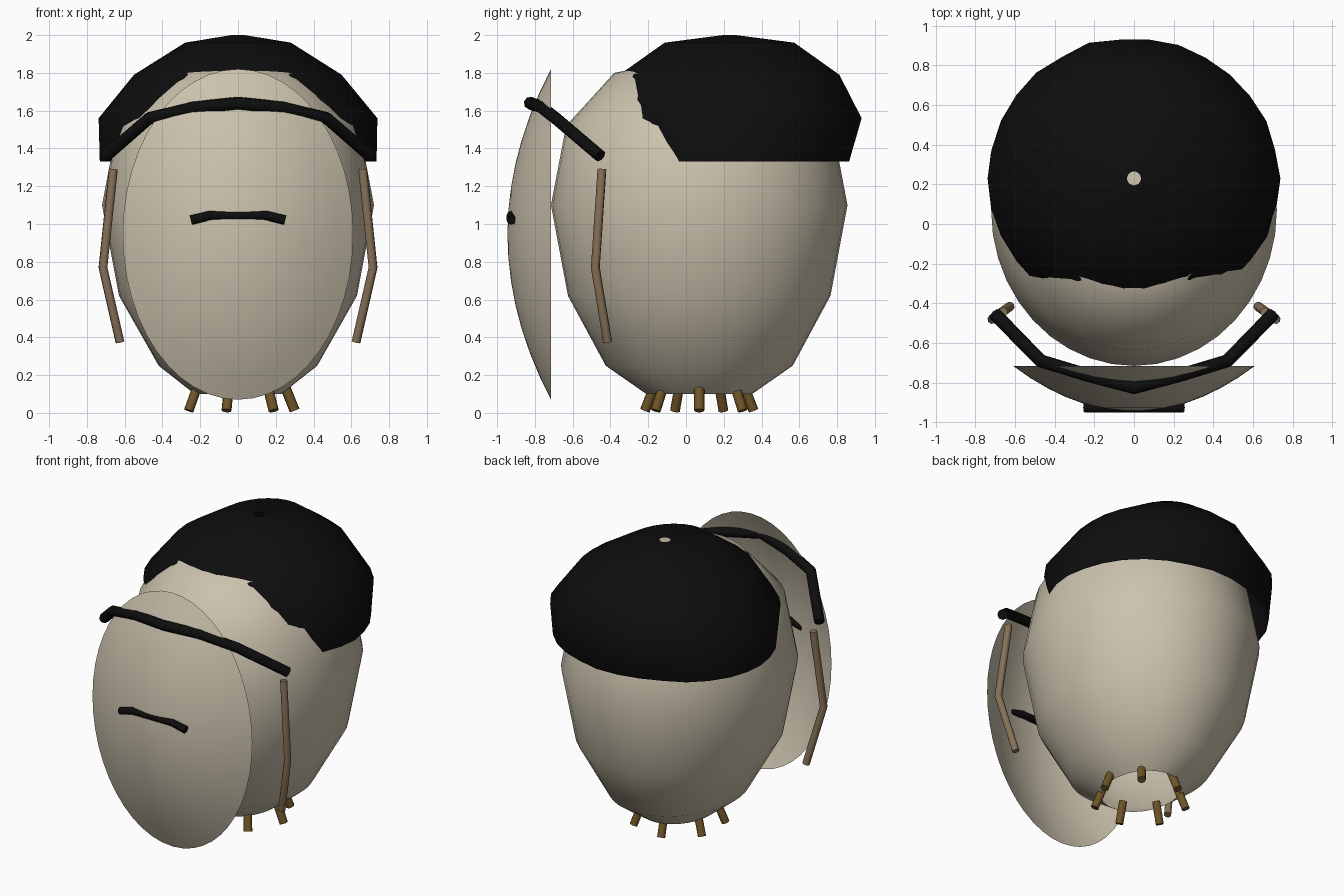
import bpy, bmesh, math, random
from mathutils import Vector

random.seed(4)
if "Cube" in bpy.data.objects:
    bpy.data.objects.remove(bpy.data.objects["Cube"], do_unlink=True)


def material(name, rgb):
    m = bpy.data.materials.new(name)
    m.use_nodes = True
    color = (*rgb, 1)
    m.diffuse_color = color
    bsdf = next(n for n in m.node_tree.nodes if n.type == "BSDF_PRINCIPLED")
    bsdf.inputs["Base Color"].default_value = color
    return m


cream = material("cream", (0.60, 0.54, 0.42))
black = material("black", (0.004, 0.004, 0.004))
tan = material("tan", (0.24, 0.165, 0.095))
brown = material("dark brown", (0.16, 0.09, 0.02))


def smooth(obj, degrees):
    bpy.ops.object.select_all(action="DESELECT")
    obj.select_set(True)
    bpy.context.view_layer.objects.active = obj
    bpy.ops.object.shade_smooth_by_angle(angle=math.radians(degrees))


def loft(name, mat, rings, close_end):
    """Skin a list of rings; optionally close the last one."""
    bm = bmesh.new()
    loops = [[bm.verts.new(p) for p in ring] for ring in rings]
    for a, b in zip(loops, loops[1:]):
        n = len(a)
        for i in range(n):
            j = (i + 1) % n
            bm.faces.new((a[i], a[j], b[j], b[i]))
    if close_end:
        bm.faces.new(loops[-1])
    mesh = bpy.data.meshes.new(name)
    bm.to_mesh(mesh)
    bm.free()
    mesh.materials.append(mat)
    obj = bpy.data.objects.new(name, mesh)
    bpy.context.collection.objects.link(obj)
    smooth(obj, 60)
    return obj


def angles(n):
    return [math.tau * i / n for i in range(n)]


def flat_ring(z, rx, ry, cy, n, jitter=0.0):
    ring = []
    for a in angles(n):
        k = 1 + random.uniform(-jitter, jitter)
        ring.append(Vector((rx * k * math.cos(a), cy + ry * k * math.sin(a), z)))
    return ring


def tube(name, mat, points, radius):
    """Round rod with capped ends along a bent path."""
    curve = bpy.data.curves.new(name, "CURVE")
    curve.dimensions = "3D"
    curve.bevel_depth = radius
    curve.bevel_resolution = 2
    curve.use_fill_caps = True
    spline = curve.splines.new("POLY")
    spline.points.add(len(points) - 1)
    for p, co in zip(spline.points, points):
        p.co = (*co, 1)
    curve.materials.append(mat)
    obj = bpy.data.objects.new(name, curve)
    bpy.context.collection.objects.link(obj)
    bpy.ops.object.select_all(action="DESELECT")
    obj.select_set(True)
    bpy.context.view_layer.objects.active = obj
    bpy.ops.object.convert(target="MESH")
    smooth(bpy.context.object, 50)


# Egg-shaped body, open underneath: height, half width, half depth
body = [(0.1, 0.23, 0.28), (0.25, 0.42, 0.495), (0.62, 0.63, 0.695),
        (1.1, 0.72, 0.785), (1.52, 0.64, 0.705), (1.8, 0.41, 0.45),
        (1.83, 0.27, 0.3), (1.85, 0.05, 0.05)]
loft("body", cream, [flat_ring(z, rx, ry, 0.07, 40) for z, rx, ry in body], True)

# Hair cap, leaving a small hole at the crown
hair = [(1.33, 0.735, 0.63), (1.56, 0.73, 0.71), (1.79, 0.55, 0.58),
        (1.96, 0.28, 0.345), (2.0, 0.035, 0.035)]
loft("hair", black,
     [flat_ring(z, rx, ry, 0.23, 30, 0.012 if rx > 0.5 else 0) for z, rx, ry in hair],
     False)

# Shallow oval mask, hollow at the back
mask = []
for step in range(8):
    r = max(1 - step / 7, 0.02)
    mask.append([Vector((0.61 * r * math.cos(a), -0.945 + 0.23 * r * r,
                         0.945 + 0.875 * r * math.sin(a))) for a in angles(48)])
loft("mask", cream, mask, True)

# Strap that breaks through the mask as a brow, and the mouth
strap_side = [(0.7, -0.455, 1.36), (0.47, -0.69, 1.56), (0.24, -0.76, 1.615)]
strap = [(-x, y, z) for x, y, z in strap_side] + [(0, -0.825, 1.64)] + strap_side[::-1]
tube("strap", black, strap, 0.034)
tube("mouth", black, [(x, -0.925, z) for x, z in
                      ((-0.25, 1.02), (-0.15, 1.045), (0.15, 1.045), (0.25, 1.02))], 0.025)

# Thin bent arms
for side, s in (("left", 1), ("right", -1)):
    tube(side + "_arm", tan, [(s * 0.66, -0.445, 1.29), (s * 0.715, -0.48, 0.77),
                              (s * 0.625, -0.415, 0.375)], 0.024)

# Seven splayed feet around the opening
for i, a in enumerate(angles(7)):
    path = [(r * math.cos(a) + 0.005, 0.07 + r * math.sin(a), z)
            for r, z in ((0.295, 0.012), (0.24, 0.15))]
    tube("foot_%d" % (i + 1), brown, path, 0.027)
